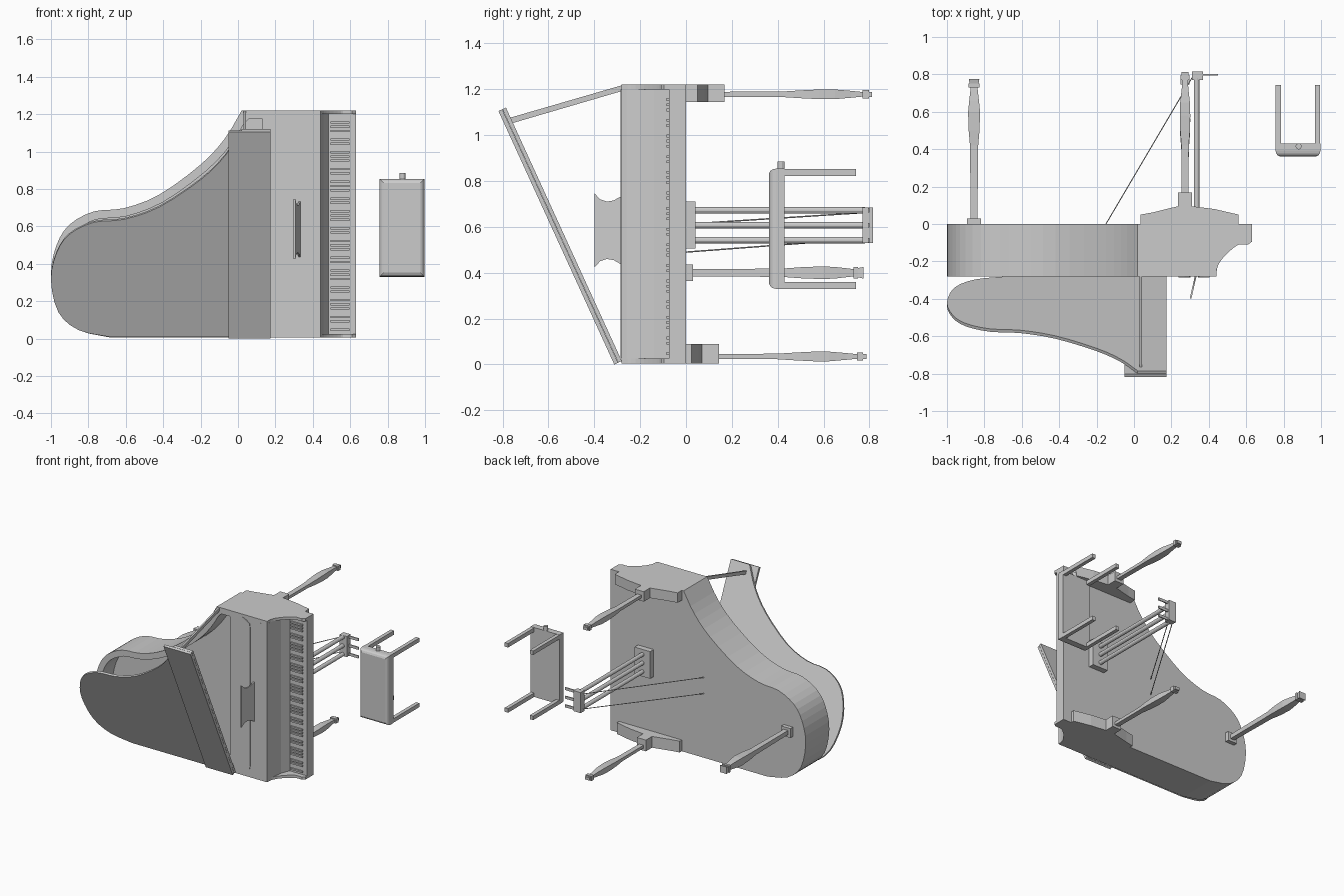
import bpy, bmesh, math
from mathutils import Vector

if "Cube" in bpy.data.objects:
    bpy.data.objects.remove(bpy.data.objects["Cube"])


def finish(name, bm):
    bmesh.ops.recalc_face_normals(bm, faces=bm.faces[:])
    me = bpy.data.meshes.new(name)
    bm.to_mesh(me)
    bm.free()
    ob = bpy.data.objects.new(name, me)
    bpy.context.collection.objects.link(ob)
    return ob


def prism(name, pts, vec):
    """Extrude a closed planar outline of 3D points along vec."""
    bm = bmesh.new()
    f = bm.faces.new([bm.verts.new(p) for p in pts])
    r = bmesh.ops.extrude_face_region(bm, geom=[f], use_keep_orig=True)
    bmesh.ops.translate(bm, vec=vec, verts=[v for v in r['geom'] if isinstance(v, bmesh.types.BMVert)])
    return finish(name, bm)


def box(name, x0, x1, y0, y1, z0, z1):
    return prism(name, [(x0, y0, z0), (x1, y0, z0), (x1, y1, z0), (x0, y1, z0)], (0, 0, z1 - z0))


def rod(name, a, b, r, n=10):
    a, b = Vector(a), Vector(b)
    q = (b - a).to_track_quat('Z', 'Y')
    ring = [a + q @ Vector((r * math.cos(t), r * math.sin(t), 0))
            for t in [2 * math.pi * (i + .5) / n for i in range(n)]]
    return prism(name, ring, b - a)


def loft(name, cx, cz, secs):
    """Rectangular sections (y, half x, half z) joined along y."""
    bm = bmesh.new()
    rings = [[bm.verts.new((cx + sx * hx, y, cz + sz * hz))
              for sx, sz in ((-1, -1), (1, -1), (1, 1), (-1, 1))] for y, hx, hz in secs]
    for a, b in zip(rings, rings[1:]):
        for i in range(4):
            j = (i + 1) % 4
            bm.faces.new((a[i], a[j], b[j], b[i]))
    bm.faces.new(rings[0])
    bm.faces.new(rings[-1])
    return finish(name, bm)


def spline(pts, n=3):
    p = [Vector(q) for q in pts]
    p = [2 * p[0] - p[1]] + p + [2 * p[-1] - p[-2]]
    out = []
    for a, b, c, d in zip(p, p[1:], p[2:], p[3:]):
        for i in range(n):
            t = i / n
            out.append(.5 * (2 * b + (c - a) * t + (2 * a - 5 * b + 4 * c - d) * t * t
                             + (3 * b - a - 3 * c + d) * t ** 3))
    return out + [p[-2]]


# case outline in x, z: straight side, round tail, bent side
curve = spline([(-.68, .005), (-.85, .045), (-.96, .15), (-1, .34), (-.97, .5), (-.9, .61), (-.77, .68),
                (-.61, .697), (-.42, .77), (-.2, .93), (-.07, 1.07), (.02, 1.22)])
outline = curve + [Vector((.44, 1.22)), Vector((.44, .005))]
case = prism('case', [(p.x, -.282, p.y) for p in outline], (0, .282, 0))

# open cavity, inset from the outline
inner = []
for i, p in enumerate(curve):
    t = (curve[min(i + 1, len(curve) - 1)] - curve[max(i - 1, 0)]).normalized()
    q = p + .045 * Vector((t.y, -t.x)) * (1 if i else 0) + (Vector((0, .045)) if i == 0 else Vector((0, 0)))
    if q.y < 1.15:
        inner.append(q)
inner += [Vector((.058, 1.175)), Vector((.13, 1.175)), Vector((.13, .05))]
cutter = prism('cavity_cutter', [(p.x, -.4, p.y) for p in inner], (0, .27, 0))
cutter.hide_render = True
cutter.hide_viewport = True
m = case.modifiers.new('cavity', 'BOOLEAN')
m.operation = 'DIFFERENCE'
m.solver = 'EXACT'
m.object = cutter

# tilted lid and its folded front flap
hinge, top = Vector((0, -.28, .015)), Vector((0, -.785, 1.12))
up = (top - hinge).normalized()
out = Vector((0, -up.z, up.y))
size = (top - hinge).length


def on_lid(x, s, d=0):
    return Vector((x, 0, 0)) + hinge + up * s + out * d


lid_pts = [on_lid(p.x, (p.y - .005) / 1.215 * size) for p in curve]
prism('lid', lid_pts + [on_lid(.175, size), on_lid(.175, 0)], out * .017)
prism('lid_flap', [on_lid(-.05, 0, .018), on_lid(-.05, size, .018), on_lid(.175, size, .018),
                   on_lid(.175, 0, .018)], out * .018)
prism('lid_prop', [(.03, -.27, 1.22), (.03, -.77, 1.075), (.03, -.765, 1.05), (.03, -.27, 1.195)], (.012, 0, 0))

# keyboard: key bed, fallboard, cheeks, raised keys
box('key_bed', .44, .63, -.075, 0, .005, 1.22)
fall = [(.44, -.075), (.44, -.26), (.452, -.2), (.458, -.14), (.485, -.075)]
prism('fallboard', [(x, y, .025) for x, y in fall], (0, 0, 1.175))
arc = spline([(.435, -.28), (.45, -.22), (.49, -.165), (.55, -.115), (.58, -.11)], 3)
cheek = [(.43, 0), (.43, -.28)] + [tuple(p) for p in arc] + [(.61, -.11), (.63, -.095), (.63, 0)]
for z in (.005, 1.2):
    prism('cheek', [(x, y, z) for x, y in cheek], (0, 0, .02))
step = 1.175 / 52
for k in range(51):
    if k % 7 in (0, 2, 3, 5, 6):
        z = .025 + step * (k + 1)
        box('raised_key', .495, .595, -.086, -.07, z - .006, z + .006)

# music shelf pads and music desk
for edge, inn in ((.237, .302), (.403, .342)):
    d = inn - edge
    half = [(edge, .03), (edge + .5 * d, .045), (edge + .9 * d, .065), (inn, .1)]
    pts = half + [(x, 1.23 - z) for x, z in reversed(half)]
    prism('shelf_pad', [(x, -.286, z) for x, z in pts], (0, .006, 0))
desk = []
for s in (0, 1):
    side = [(0, .435), (.3, .455), (.55, .46), (.8, .45), (1, .425)]
    if s:
        side = [(t, 1.17 - z) for t, z in reversed(side)]
    desk += [(.325 - .027 * t, -.28 - .118 * t, z) for t, z in side]
prism('music_desk', desk, (.009, 0, 0))

# front legs with winged brackets
for z0, z1, zc, b in ((1.145, 1.22, 1.178, .05), (.005, .09, .035, .025)):
    wing = [(.035, 0), (.035, b), (.1, b + .012), (.235, b + .045), (.235, b + .118), (.31, b + .118),
            (.31, b + .045), (.43, b + .03), (.56, b), (.56, 0)]
    prism('leg_bracket', [(x, y, z0) for x, y in wing], (0, 0, z1 - z0))
    o = b - .05
    loft('front_leg', .273, zc, [(y + o, hx, hz) for y, hx, hz in (
        (.16, .018, .011), (.42, .02, .012), (.5, .026, .017), (.58, .028, .021), (.65, .026, .021),
        (.72, .018, .015), (.77, .015, .01), (.77, .024, .018), (.797, .024, .018), (.797, .018, .011),
        (.812, .018, .011))])

# rear leg
loft('rear_leg', -.855, .4, [(0, .038, .035), (.03, .038, .035), (.03, .018, .016), (.42, .022, .018),
                             (.5, .029, .024), (.6, .032, .028), (.66, .026, .024), (.73, .018, .016),
                             (.73, .03, .026), (.75, .03, .026), (.75, .024, .02), (.775, .028, .026)])

# pedal lyre: plate, posts, foot, pedals, braces
box('lyre_plate', .27, .4, 0, .042, .505, .71)
box('lyre_foot', .31, .37, .77, .815, .53, .685)
for z in (.542, .607, .672):
    bpy.context.view_layer.objects.active = rod('lyre_post', (.335, .03, z), (.335, .78, z), .015, 12)
    box('pedal', .36, .45, .793, .801, z - .01, z + .01)
for za, zb in ((.49, .55), (.612, .663)):
    rod('lyre_brace', (-.15, 0, za), (.315, .79, zb), .003, 6)

# bench with rounded seat edge, legs and side knob
loft('bench_seat', .877, .592, [(.362, .098, .24), (.368, .11, .252), (.378, .117, .259), (.392, .12, .262),
                                (.43, .12, .262)])
for x in (.757, .967):
    for z in (.33, .822):
        box('bench_leg', x, x + .028, .42, .742, z, z + .03)
rod('bench_knob', (.88, .415, .85), (.88, .415, .885), .016, 12)
